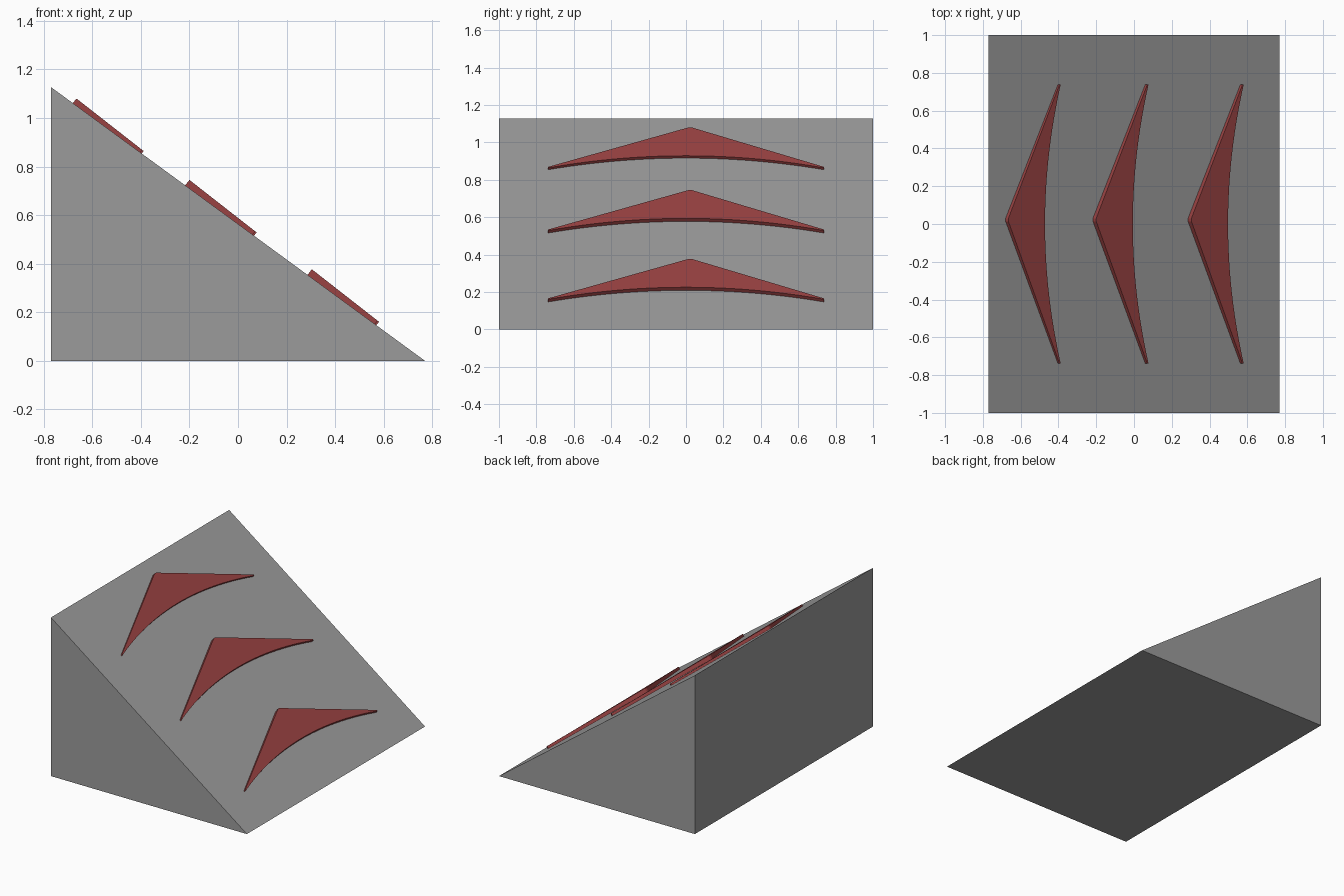
import bpy, bmesh, math
from mathutils import Matrix, Vector

if "Cube" in bpy.data.objects:
    bpy.data.objects.remove(bpy.data.objects["Cube"])


def paint(name, color):
    mat = bpy.data.materials.new(name)
    mat.diffuse_color = (*color, 1)
    mat.use_nodes = True
    mat.node_tree.nodes["Principled BSDF"].inputs["Base Color"].default_value = mat.diffuse_color
    return mat


red = paint("red_paint", (0.32, 0.055, 0.055))
grey = paint("dark_grey", (0.33, 0.33, 0.33))


def prism(name, outline, direction, material, matrix=Matrix()):
    """Extrude a closed outline of 3D points along a direction."""
    bm = bmesh.new()
    face = bm.faces.new([bm.verts.new(p) for p in outline])
    ext = bmesh.ops.extrude_face_region(bm, geom=[face])["geom"]
    verts = [g for g in ext if isinstance(g, bmesh.types.BMVert)]
    bmesh.ops.translate(bm, verts=verts, vec=direction)
    bmesh.ops.recalc_face_normals(bm, faces=bm.faces)
    mesh = bpy.data.meshes.new(name)
    bm.to_mesh(mesh)
    bm.free()
    mesh.materials.append(material)
    obj = bpy.data.objects.new(name, mesh)
    obj.matrix_world = matrix
    bpy.context.collection.objects.link(obj)
    return obj


# Ramp wedge
prism("ramp", [(-0.77, -1, 0), (0.77, -1, 0), (-0.77, -1, 1.127)],
      Vector((0, 2, 0)), grey)

# Chevron outline: straight leading edges, curved trailing edge
half, steps = 0.738, 24
chevron = [(0.343, -half, 0), (0, 0.014, 0), (0, 0.03, 0), (0.343, half, 0)]
for i in range(steps + 1):
    t = 1 - 2 * i / steps
    chevron.append((0.246 + 0.105 * t * t, half * t, 0))

# Three raised chevrons, tilted slightly steeper than the ramp
tilt = Matrix.Rotation(math.radians(38), 4, 'Y')
for i, (x, z) in enumerate([(-0.665, 1.08), (-0.2, 0.745), (0.304, 0.377)]):
    prism(f"chevron_{i + 1}", chevron, Vector((0, 0, -0.04)), red,
          Matrix.Translation((x, 0, z)) @ tilt)
